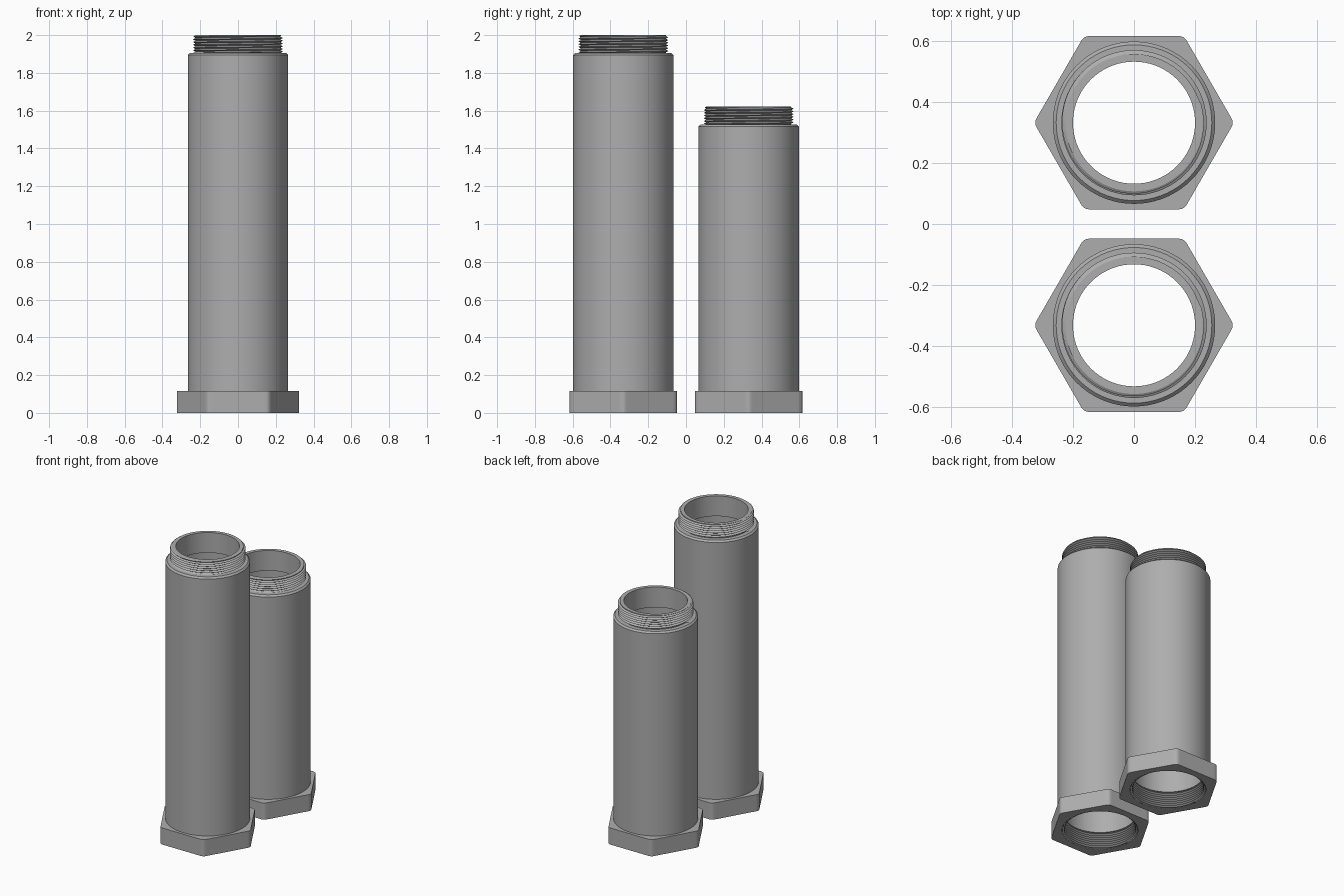
import bpy, bmesh
from math import sin, cos, pi, radians, sqrt

cube = bpy.data.objects.get("Cube")
if cube:
    bpy.data.objects.remove(cube, do_unlink=True)

SEGMENTS = 72
SPACING = 0.332        # distance of each sleeve from the centre
COLLAR_TOP = 0.115
APOTHEM, FILLET = 0.284, 0.03
BODY_R, BORE_R, LIP_R = 0.266, 0.225, 0.20
THREAD_LEN, PITCH = 0.095, 0.0145

steel = bpy.data.materials.new("grey steel")
steel.use_nodes = True
grey = (0.42, 0.42, 0.42, 1)
steel.diffuse_color = grey
steel.node_tree.nodes["Principled BSDF"].inputs["Base Color"].default_value = grey


def finish(name, bm, y):
    mesh = bpy.data.meshes.new(name)
    bm.to_mesh(mesh)
    bm.free()
    mesh.materials.append(steel)
    obj = bpy.data.objects.new(name, mesh)
    obj.location.y = y
    bpy.context.collection.objects.link(obj)
    bpy.ops.object.select_all(action='DESELECT')
    obj.select_set(True)
    bpy.context.view_layer.objects.active = obj
    bpy.ops.object.shade_smooth_by_angle(angle=radians(25))
    return obj


def even_angles():
    return [2 * pi * i / SEGMENTS for i in range(SEGMENTS)]


def lathe(name, profile, angles, y):
    """Turn a closed profile; a radius may be a function of the angle."""
    bm = bmesh.new()
    rings = []
    for a in angles:
        ring = []
        for r, z in profile:
            r = r(a) if callable(r) else r
            ring.append(bm.verts.new((r * cos(a), r * sin(a), z)))
        rings.append(ring)
    n = len(profile)
    for i, ring in enumerate(rings):
        nxt = rings[(i + 1) % len(rings)]
        for j in range(n):
            k = (j + 1) % n
            bm.faces.new((ring[j], nxt[j], nxt[k], ring[k]))
    bmesh.ops.recalc_face_normals(bm, faces=bm.faces)
    return finish(name, bm, y)


def thread(name, z0, z1, root, crest, y, inside=False):
    """Helical V thread trimmed flat at both ends."""
    bm = bmesh.new()
    turns = int((z1 - z0) / PITCH) + 3
    columns = []
    for i in range(SEGMENTS + 1):
        a = 2 * pi * i / SEGMENTS
        column = []
        for j in range(2 * turns):
            z = z0 + PITCH * (j / 2 - 1 + i / SEGMENTS)
            r = crest if j % 2 else root
            if z <= z0 or z >= z1:
                r = root
            z = min(max(z, z0), z1)
            # Lead-in chamfer at the free end of the outer thread
            if not inside:
                r = min(r, root + 0.003 + (z1 - z))
            column.append(bm.verts.new((r * cos(a), r * sin(a), z)))
        columns.append(column)
    for left, right in zip(columns, columns[1:]):
        for j in range(2 * turns - 1):
            quad = (left[j], right[j], right[j + 1], left[j + 1])
            bm.faces.new(quad[::-1] if inside else quad)
    bmesh.ops.remove_doubles(bm, verts=bm.verts, dist=0.00001)
    bmesh.ops.dissolve_degenerate(bm, edges=bm.edges, dist=0.00001)
    return finish(name, bm, y)


# Hexagon with rounded corners, as a radius for every angle
CORNER_HALF = radians(2.7)


def hex_radius(a):
    t = (a + pi / 6) % (pi / 3) - pi / 6
    if abs(t) < CORNER_HALF:
        d = (APOTHEM - FILLET) / cos(pi / 6)
        return d * cos(t) + sqrt(FILLET ** 2 - (d * sin(t)) ** 2)
    return APOTHEM / cos(pi / 6 - abs(t))


def hex_angles():
    extra = [k * pi / 3 + s * CORNER_HALF for k in range(6) for s in (-1, -0.5, 0.5, 1)]
    return sorted(even_angles() + [a % (2 * pi) for a in extra])


def sleeve(prefix, height, y):
    shoulder = height - THREAD_LEN
    # Hexagonal collar with its threaded socket
    lathe(prefix + "_hex_collar",
          [(0.238, 0), (hex_radius, 0), (hex_radius, COLLAR_TOP), (0.238, COLLAR_TOP)],
          hex_angles(), y)
    thread(prefix + "_socket_thread", 0, COLLAR_TOP, 0.237, 0.224, y, inside=True)
    # Hollow tube with a shoulder, a threaded neck and an inner lip
    lathe(prefix + "_tube",
          [(BORE_R, COLLAR_TOP - 0.002), (BODY_R - 0.001, COLLAR_TOP - 0.002),
           (BODY_R, COLLAR_TOP), (BODY_R, shoulder - 0.011), (BODY_R - 0.011, shoulder),
           (0.225, shoulder), (0.225, height - 0.002), (0.225, height),
           (LIP_R, height), (LIP_R, height - 0.14), (BORE_R, height - 0.145)],
          even_angles(), y)
    thread(prefix + "_neck_thread", shoulder, height, 0.225, 0.238, y)


sleeve("tall_sleeve", 2.0, -SPACING)
sleeve("short_sleeve", 1.622, SPACING)
